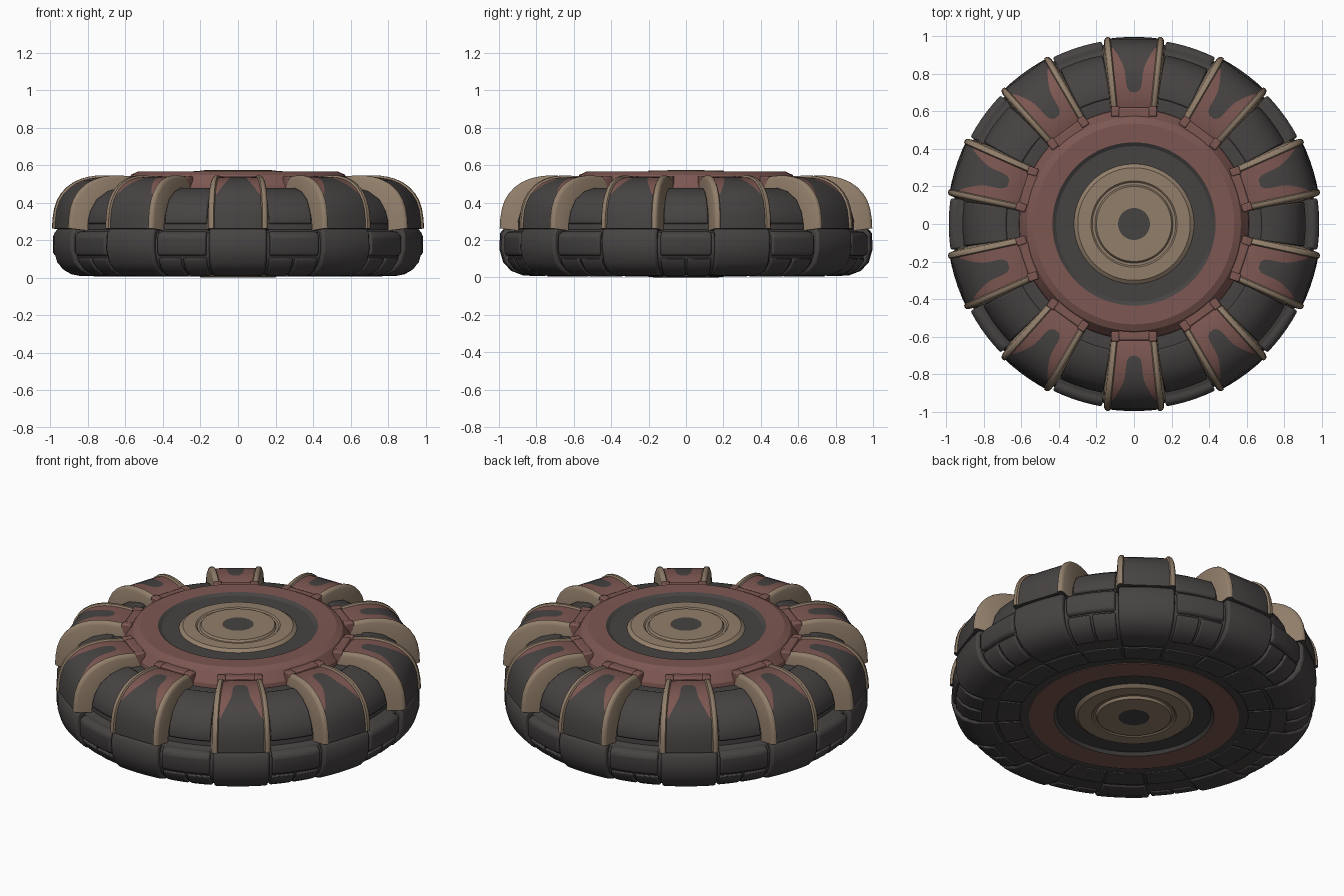
import bpy, bmesh, math
from mathutils import Matrix, Vector

if "Cube" in bpy.data.objects:
    bpy.data.objects.remove(bpy.data.objects["Cube"])

def mat(name, col):
    m = bpy.data.materials.new(name)
    m.diffuse_color = (*col, 1)
    m.use_nodes = True
    m.node_tree.nodes["Principled BSDF"].inputs["Base Color"].default_value = m.diffuse_color
    return m

DARK, RED, TAN = 0, 1, 2
MATS = [mat("charcoal_rubber", (0.062, 0.056, 0.055)),
        mat("dusty_red", (0.205, 0.095, 0.083)),
        mat("tan_trim", (0.285, 0.21, 0.145))]

def finish(name, bm, bevel=0.0, angle=35):
    bmesh.ops.remove_doubles(bm, verts=bm.verts, dist=1e-5)
    bmesh.ops.recalc_face_normals(bm, faces=bm.faces)
    me = bpy.data.meshes.new(name)
    bm.to_mesh(me)
    bm.free()
    for m in MATS:
        me.materials.append(m)
    ob = bpy.data.objects.new(name, me)
    bpy.context.collection.objects.link(ob)
    if bevel:
        b = ob.modifiers.new("bevel", 'BEVEL')
        b.width, b.segments, b.limit_method = bevel, 2, 'ANGLE'
        b.angle_limit = math.radians(40)
    bpy.ops.object.select_all(action='DESELECT')
    ob.select_set(True)
    bpy.context.view_layer.objects.active = ob
    bpy.ops.object.shade_smooth_by_angle(angle=math.radians(angle))
    return ob

def face(bm, vs, m):
    try:
        bm.faces.new(vs).material_index = m
    except ValueError:
        pass

def sweep(bm, prof, a0, a1, n, closed, full=False):
    """Turn a profile of (r, z, colour of the next segment) round the z axis."""
    rows = []
    for k in range(n if full else n + 1):
        a = a0 + (a1 - a0) * k / n
        rows.append([bm.verts.new((p[0] * math.cos(a), p[0] * math.sin(a), p[1])) for p in prof])
    cnt = len(prof)
    for k in range(n):
        A, B = rows[k], rows[(k + 1) % len(rows)]
        for i in range(cnt if closed else cnt - 1):
            j = (i + 1) % cnt
            if prof[i][0] < 1e-6:
                face(bm, [A[i], A[j], B[j]], prof[i][2])
            elif prof[j][0] < 1e-6:
                face(bm, [A[i], A[j], B[i]], prof[i][2])
            else:
                face(bm, [A[i], A[j], B[j], B[i]], prof[i][2])
    if not full:
        face(bm, rows[0], prof[0][2])
        face(bm, rows[-1][::-1], prof[0][2])

def ring_of_blocks(name, prof, spans, bevel, n=5):
    """Repeat wedge blocks (start, end in degrees) round ten lug positions."""
    bm = bmesh.new()
    prof = [(r, z, DARK) for r, z in prof]
    for k in range(10):
        for s, e in spans:
            c = -90 + 36 * k
            sweep(bm, prof, math.radians(c + s), math.radians(c + e), n, True)
    return finish(name, bm, bevel)

# Tyre carcass
body = [(.52, .46), (.63, .468), (.70, .468), (.78, .45), (.845, .41), (.885, .35), (.9, .29),
        (.9, .255), (.95, .24), (.968, .2), (.968, .13), (.945, .075), (.90, .035), (.84, .014),
        (.57, .012), (.52, .02)]
bm = bmesh.new()
sweep(bm, [(r, z, DARK) for r, z in body], 0, math.tau, 120, True, True)
finish("tyre_carcass", bm)

# Hub with coloured rings, top then underside
hub = [(0, .573, DARK), (.085, .573, TAN), (.2, .572, TAN), (.208, .56, TAN), (.222, .56, TAN),
       (.23, .567, TAN), (.30, .565, TAN), (.32, .55, DARK), (.415, .55, DARK), (.435, .563, RED),
       (.535, .565, RED), (.57, .548, RED), (.61, .49, RED), (.615, .455, RED), (.50, .44, DARK),
       (.50, .05, RED), (.572, .03, RED), (.572, .008, RED), (.435, .008, DARK), (.42, .025, DARK),
       (.325, .025, TAN), (.305, .01, TAN), (.23, .009, TAN), (.222, .015, TAN), (.208, .015, TAN),
       (.2, .001, TAN), (.085, 0, DARK), (0, 0, DARK)]
bm = bmesh.new()
sweep(bm, hub, 0, math.tau, 96, False, True)
finish("hub", bm, angle=25)

# Tread blocks on the lower half: large under each lug, smaller in the gaps
ring_of_blocks("lower_lug_blocks",
               [(.9, .262), (.975, .262), (.995, .235), (.998, .15), (.978, .08), (.935, .035),
                (.87, .01), (.76, .006), (.76, .03), (.9, .1)], [(-9, 9)], .012)
ring_of_blocks("gap_blocks_upper",
               [(.9, .245), (.965, .245), (.988, .222), (.988, .135), (.975, .115), (.9, .115)],
               [(10, 26)], .01)
ring_of_blocks("gap_blocks_lower",
               [(.9, .105), (.972, .105), (.965, .085), (.935, .045), (.89, .018), (.83, .006),
                (.83, .03)], [(10, 17.6), (18.4, 26)], .008, 3)
ring_of_blocks("underside_blocks",
               [(.62, .03), (.62, .007), (.745, .006), (.745, .03)], [(-8.5, 8.5), (9.5, 26.5)], .004)

# Raised panels in the recesses between the lugs
ring_of_blocks("recess_panels",
               [(.68, .45), (.68, .478), (.72, .478), (.795, .46), (.862, .417), (.9, .355),
                (.915, .3), (.912, .285), (.88, .285), (.8, .4)], [(10.5, 25.5)], .008)

# Arched lugs: outer r,z / inner r,z / half-width of the dark inlay
st = [(.595, .525, .60, .45, .03), (.64, .54, .64, .45, .03), (.705, .545, .70, .45, .018),
      (.725, .545, .715, .45, .036), (.76, .543, .74, .45, .043), (.80, .537, .765, .44, .046),
      (.84, .526, .79, .43, .054), (.88, .508, .82, .41, .072), (.915, .483, .845, .39, .092),
      (.945, .452, .865, .37, .113), (.968, .415, .88, .34, .116), (.984, .37, .89, .31, .118),
      (.993, .315, .895, .28, .119), (.996, .262, .895, .25, .119)]
bm = bmesh.new()
for k in range(10):
    rot = Matrix.Rotation(math.radians(-90 + 36 * k), 3, 'Z')
    rows = []
    for r, z, ri, zi, d in st:
        P, Q = Vector((r, z)), Vector((ri, zi))
        D = (Q - P).normalized()
        h = .06 + .1 * r
        s = h - .034
        d = min(d, s - .003)
        half = [(h + .004, (Q - P).length), (h, .018), (h - .006, .005), (h - .014, 0),
                (s + .006, 0), (s, .010), (d, .008)]
        row = []
        for u, o in [(-a, b) for a, b in half] + half[::-1]:
            q = P + D * o
            row.append(bm.verts.new(rot @ Vector((q.x, u, q.y))))
        rows.append(row)
    for i in range(len(rows) - 1):
        A, B = rows[i], rows[i + 1]
        for j in range(13):
            if j < 5 or j > 7:
                m = TAN
            else:
                m = RED
            if j == 6 and i >= 2:
                m = DARK
            if j in (5, 7) and i >= 9:
                m = DARK
            face(bm, [A[j], A[j + 1], B[j + 1], B[j]], m)
        face(bm, [A[0], B[0], B[-1], A[-1]], DARK)
    face(bm, rows[0], RED)
    face(bm, rows[-1][::-1], DARK)
finish("arched_lugs", bm, angle=50)

# Red brackets joining each lug to the hub
bm = bmesh.new()
for k in range(10):
    rot = Matrix.Rotation(math.radians(-90 + 36 * k), 4, 'Z')
    for x, y, z, sx, sy, sz in [(.585, 0, .505, .07, .17, .07), (.60, .1, .50, .055, .045, .085),
                                (.60, -.1, .50, .055, .045, .085)]:
        m = rot @ Matrix.Translation((x, y, z)) @ Matrix.Diagonal((sx, sy, sz, 1))
        bmesh.ops.create_cube(bm, size=1, matrix=m)
for f in bm.faces:
    f.material_index = RED
finish("lug_brackets", bm, .008)
